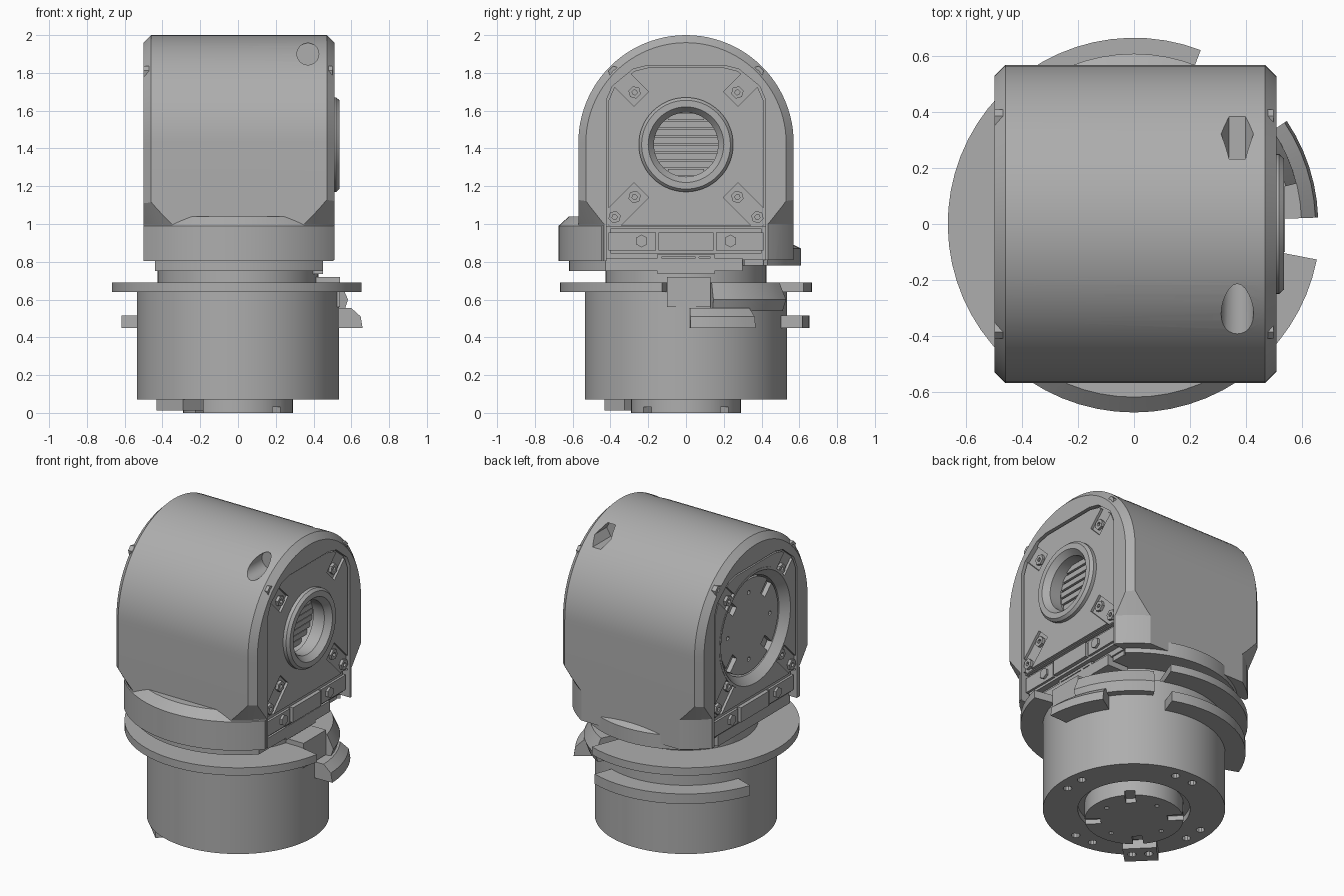
import bpy, bmesh, math
from math import pi, cos, sin, radians
from mathutils import Matrix, Vector

old = bpy.data.objects.get("Cube")
if old:
    bpy.data.objects.remove(old, do_unlink=True)

grey = bpy.data.materials.new("plain_grey")
grey.use_nodes = True
grey.diffuse_color = (0.42, 0.42, 0.42, 1)
grey.node_tree.nodes["Principled BSDF"].inputs["Base Color"].default_value = (0.42, 0.42, 0.42, 1)


def make(name, bm, matrix=None):
    if matrix:
        bmesh.ops.transform(bm, matrix=matrix, verts=bm.verts)
    bmesh.ops.recalc_face_normals(bm, faces=bm.faces)
    mesh = bpy.data.meshes.new(name)
    bm.to_mesh(mesh)
    bm.free()
    ob = bpy.data.objects.new(name, mesh)
    ob.data.materials.append(grey)
    bpy.context.collection.objects.link(ob)
    return ob


def loft(name, rings, matrix=None, closed=False):
    """Join equal-length closed sections; cap the ends unless the loft loops."""
    bm = bmesh.new()
    rows = [[bm.verts.new(p) for p in ring] for ring in rings]
    pairs = list(zip(rows, rows[1:])) + ([(rows[-1], rows[0])] if closed else [])
    for a, b in pairs:
        for i in range(len(a)):
            j = (i + 1) % len(a)
            bm.faces.new((a[i], a[j], b[j], b[i]))
    if not closed:
        bm.faces.new(rows[0])
        bm.faces.new(rows[-1])
    bmesh.ops.remove_doubles(bm, verts=bm.verts, dist=1e-5)
    return make(name, bm, matrix)


def lathe(name, profile, a0=0, a1=360, matrix=None, n=64):
    full = a1 - a0 == 360
    steps = max(3, round(n * (a1 - a0) / 360))
    angles = [radians(a0 + (a1 - a0) * i / steps) for i in range(steps + (not full))]
    rings = [[(r * cos(a), r * sin(a), z) for r, z in profile] for a in angles]
    return loft(name, rings, matrix, full)


def disc(name, r, z0, z1, matrix=None, n=48):
    return lathe(name, [(0, z0), (r, z0), (r, z1), (0, z1)], matrix=matrix, n=n)


def ring(name, r0, r1, z0, z1, a0=0, a1=360, matrix=None):
    return lathe(name, [(r0, z0), (r1, z0), (r1, z1), (r0, z1)], a0, a1, matrix)


def prism(name, outline, x0, x1):
    return loft(name, [[(x, y, z) for y, z in outline] for x in (x0, x1)])


def box(name, x, y, z, matrix=None):
    bm = bmesh.new()
    bmesh.ops.create_cube(bm, size=1)
    size = Matrix.Diagonal((x[1] - x[0], y[1] - y[0], z[1] - z[0], 1))
    centre = Matrix.Translation((sum(x) / 2, sum(y) / 2, sum(z) / 2))
    return make(name, bm, (matrix or Matrix()) @ centre @ size)


def boolean(ob, other, op="DIFFERENCE"):
    mod = ob.modifiers.new("cut", "BOOLEAN")
    mod.operation, mod.object, mod.solver = op, other, "EXACT"
    bpy.context.view_layer.objects.active = ob
    bpy.ops.object.modifier_apply(modifier=mod.name)
    bpy.data.objects.remove(other, do_unlink=True)


def side(s, y=0, z=1.42, tilt=0):
    """Local z points out of the +x (s=1) or -x (s=-1) face; tilt turns about x."""
    return (Matrix.Translation((0, y, z)) @ Matrix.Rotation(radians(tilt), 4, "X")
            @ Matrix.Rotation(s * pi / 2, 4, "Y"))


# Barrel housing with chamfered ends and corners drawn in to the round collar
def arch(x, r):
    top = [(x, r * cos(pi * i / 48), 1.43 + r * sin(pi * i / 48)) for i in range(49)]
    return [(x, r, 0.81)] + top + [(x, -r, 0.81)]


body = loft("barrel_housing", [arch(-0.5, 0.53), arch(-0.46, 0.57), arch(0.47, 0.57), arch(0.51, 0.53)])
boolean(body, lathe("limit", [(0, 0.7), (0.67, 0.7), (0.67, 1.0), (0.81, 1.26), (0.81, 2.2), (0, 2.2)], n=96), "INTERSECT")
collar = lathe("collar", [(0, 0.805), (0.675, 0.805), (0.675, 0.99), (0.62, 1.04), (0, 1.04)], 180, 360)
boolean(collar, box("trim", (-0.5, 0.505), (-1, 1), (0, 2)), "INTERSECT")
boolean(body, collar, "UNION")
rear = lathe("rear_collar", [(0.3, 0.78), (0.61, 0.78), (0.61, 0.87), (0.57, 0.89), (0.3, 0.89)], 45, 135)
step = disc("collar_step", 0.62, 0.75, 0.82, n=64)
boolean(step, box("trim", (-0.44, 0.45), (-1, 0.3), (0, 2)), "INTERSECT")

# Panel recesses, axle openings and screw holes in the housing
outline = [(-0.42, 0.98), (-0.42, 1.66), (-0.39, 1.73), (-0.28, 1.82), (-0.2, 1.84),
           (0.2, 1.84), (0.28, 1.82), (0.39, 1.73), (0.42, 1.66), (0.42, 0.98)]
for s in (1, -1):
    boolean(body, prism("recess", outline, s * 0.48, s * 0.6))
    boolean(body, box("recess", sorted((s * 0.43, s * 0.6)), (-0.42, 0.42), (0.7, 0.985)))
    boolean(body, disc("bore", 0.18 if s > 0 else 0.36, 0.36, 0.6, side(s)))
    back = Matrix.Translation((0.37, 0, 1.9)) @ Matrix.Rotation(-s * pi / 2, 4, "X")
    boolean(body, disc("screw_hole", 0.058, 0.2, 0.5, back, 24 if s < 0 else 6))

# Side panels with tilted corner pockets and bolts
for s, word in ((1, "left"), (-1, "right")):
    small = [(y * 0.975, 1.42 + (z - 1.42) * 0.975) for y, z in outline]
    panel = prism(word + "_panel", small, s * 0.47, s * 0.498)
    boolean(panel, disc("bore", 0.2 if s > 0 else 0.36, 0.3, 0.7, side(s)))
    for sy in (1, -1):
        for z, t in ((1.75, 45), (1.09, -45)):
            m = side(s, sy * 0.325, z, sy * t)
            pocket = box("pocket", (-0.055, 0.055), (-0.125, 0.125), (0.482, 0.6), m)
            boolean(panel, pocket)
            for k in (-0.075, 0.075):
                lug = m @ Matrix.Translation((0, k, 0))
                lathe(word + "_corner_bolt", [(0.014, 0.47), (0.034, 0.47), (0.034, 0.5), (0.014, 0.5)], matrix=lug, n=6)
        # lower blocks beside the connector
        x = sorted((s * 0.4, s * 0.485))
        box(word + "_lower_block", x, sorted((sy * 0.16, sy * 0.41)), (0.86, 0.955))
        disc(word + "_lower_bolt", 0.034, 0.47, 0.5, side(s, sy * 0.235, 0.91), 6)
    box(word + "_centre_block", sorted((s * 0.4, s * 0.495)), (-0.145, 0.145), (0.86, 0.955))
    box(word + "_lower_sill", sorted((s * 0.4, s * 0.47)), (-0.4, 0.4), (0.845, 0.975))

# Open axle ring with slats on the left, recessed output disc on the right
lathe("axle_ring", [(0.17, 0.42), (0.25, 0.42), (0.25, 0.52), (0.235, 0.537), (0.2, 0.537), (0.17, 0.5)], matrix=side(1))
for i in range(8):
    z = 1.42 + (i - 3.5) * 0.042
    w = math.sqrt(0.175 ** 2 - (z - 1.42) ** 2)
    box("axle_slat", (0.35, 0.39 + 0.006 * i), (-w, w), (z - 0.017, z + 0.017))


def output_disc(name, r, z0, z1, matrix):
    """Round plate with edge notches and small screw holes."""
    plate = disc(name, r, z0, z1, matrix)
    for i in range(4):
        turn = matrix @ Matrix.Rotation(pi / 2 * i + pi / 4, 4, "Z")
        boolean(plate, box("notch", (r * 0.68, r * 1.1), (-0.03, 0.03), (z1 - 0.03, z1 + 0.1), turn))
        hole = turn @ Matrix.Rotation(pi / 4, 4, "Z") @ Matrix.Translation((r * 0.72, 0, 0))
        boolean(plate, disc("hole", 0.014, z1 - 0.03, z1 + 0.1, hole, 8))
    return plate


output_disc("side_output_disc", 0.3, 0.34, 0.45, side(-1))
lathe("output_rim", [(0.31, 0.36), (0.37, 0.36), (0.37, 0.5), (0.355, 0.5), (0.31, 0.45)], matrix=side(-1))

# Neck and cable connector
disc("neck", 0.425, 0.6, 0.9, n=64)
connector = box("connector", (0.3, 0.45), (-0.15, 0.15), (0.735, 0.84))
boolean(connector, box("socket", (0.43, 0.6), (-0.13, 0.05), (0.75, 0.825)))
boolean(connector, box("socket", (0.43, 0.6), (0.07, 0.13), (0.75, 0.825)))
for y in (-0.08, 0.015):
    disc("connector_pin", 0.018, 0.4, 0.44, side(1, y, 0.787), 8)
for y in (-0.36, 0.36):
    box("neck_lug", (0.2, 0.42), (y - 0.05, y + 0.05), (0.78, 0.85))

# Lower drum with a recessed ring and paired screw holes underneath
drum = disc("lower_drum", 0.535, 0.07, 0.645, n=72)
boolean(drum, ring("groove", 0.26, 0.33, 0, 0.11))
for i in range(4):
    for d in (-8, 8):
        a = radians(90 * i + d)
        spot = Matrix.Translation((0.46 * cos(a), 0.46 * sin(a), 0))
        boolean(drum, disc("screw_hole", 0.026, 0, 0.11, spot, 10))
output_disc("bottom_output_disc", 0.29, -0.12, 0, Matrix.Rotation(pi, 4, "X"))

# Broken flange and clip pieces around the drum
ring("flange", 0.4, 0.667, 0.64, 0.69, 69, 349)
ring("rear_clip", 0.5, 0.655, 0.45, 0.515, 70, 160)
lathe("side_clip", [(0.5, 0.45), (0.66, 0.45), (0.65, 0.51), (0.6, 0.555), (0.5, 0.555)], 2, 34)
lathe("side_shoulder", [(0.4, 0.54), (0.58, 0.54), (0.6, 0.6), (0.56, 0.69), (0.4, 0.69)], 14, 62)
box("shoulder_block", (0.4, 0.54), (-0.1, 0.13), (0.56, 0.72))

# Foot clip under the drum
turn = Matrix.Rotation(radians(225), 4, "Z")
foot = box("foot_clip", (0.36, 0.51), (-0.1, 0.1), (0.012, 0.08), turn)
for y in (-0.05, 0.05):
    boolean(foot, disc("foot_hole", 0.026, -0.1, 0.05, turn @ Matrix.Translation((0.43, y, 0)), 10))

# Smooth round walls, keep edges sharp
for ob in bpy.context.scene.objects:
    if ob.type == "MESH":
        bpy.ops.object.select_all(action="DESELECT")
        ob.select_set(True)
        bpy.context.view_layer.objects.active = ob
        bpy.ops.object.shade_smooth_by_angle(angle=radians(25))
